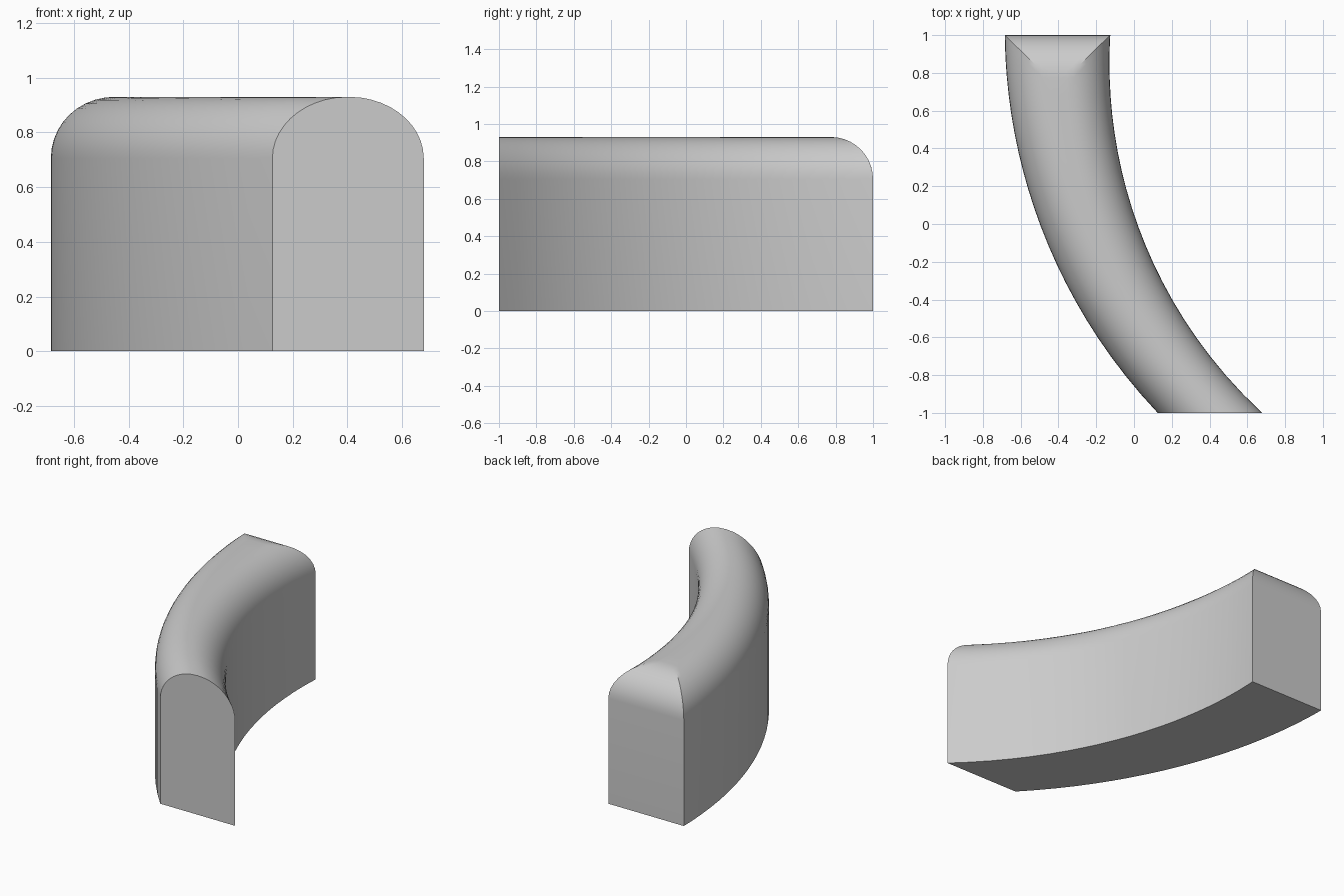
import bpy, bmesh
from math import sin, cos, pi, sqrt, hypot

cube = bpy.data.objects.get("Cube")
if cube:
    bpy.data.objects.remove(cube, do_unlink=True)

# Plan arcs: centre x, centre y, radius
OUTER = (2.266, 1.03, 2.95)
INNER = (2.39, 0.85, 2.52)
SHOULDER, ROUND = 0.705, 0.225
STEPS, ROWS = 10, 18


def arc_x(arc, y):
    cx, cy, r = arc
    return cx - sqrt(r * r - (y - cy) ** 2)


def top_height(x, y):
    """Rounded top, mitred where the back rounding meets the sides."""
    d_out = OUTER[2] - hypot(x - OUTER[0], y - OUTER[1])
    d_in = hypot(x - INNER[0], y - INNER[1]) - INNER[2]
    r = min(ROUND, (d_out + d_in) / 2)
    k = min(d_out / r, d_in / r, (1 - y) / ROUND, 1)
    return SHOULDER + ROUND * sqrt(max(0, 1 - (1 - max(k, 0)) ** 2))


bm = bmesh.new()

# Rounded top as a grid, denser where it curves
ease = [1 - cos(pi / 2 * i / STEPS) for i in range(STEPS + 1)]
back_y = [1 - ROUND * e for e in ease]
ys = back_y + [back_y[-1] + (-1 - back_y[-1]) * i / ROWS for i in range(1, ROWS + 1)]
grid = []
for y in ys:
    xl, xr = arc_x(OUTER, y), arc_x(INNER, y)
    w = xr - xl
    side = [ROUND * e for e in ease]
    xs = [xl + s for s in side] + [xl + w / 2] + [xr - s for s in reversed(side)]
    grid.append([bm.verts.new((x, y, top_height(x, y))) for x in xs])

cols = len(grid[0])
for i in range(len(grid) - 1):
    for j in range(cols - 1):
        a, b = grid[i][j], grid[i][j + 1]
        c, d = grid[i + 1][j + 1], grid[i + 1][j]
        # split along the mitre direction of each half
        tris = ((a, b, c), (a, c, d)) if j < cols // 2 else ((a, b, d), (b, c, d))
        for t in tris:
            bm.faces.new(t)

# Walls and underside
rim = (grid[0] + [row[-1] for row in grid[1:]]
       + grid[-1][-2::-1] + [row[0] for row in grid[-2:0:-1]])
base = [bm.verts.new((v.co.x, v.co.y, 0)) for v in rim]
n = len(rim)
for i in range(n):
    k = (i + 1) % n
    bm.faces.new((rim[i], rim[k], base[k], base[i]))
bm.faces.new(base)
bmesh.ops.recalc_face_normals(bm, faces=bm.faces[:])

mesh = bpy.data.meshes.new("curved_bolster")
bm.to_mesh(mesh)
bm.free()
bolster = bpy.data.objects.new("curved_bolster", mesh)
bpy.context.collection.objects.link(bolster)

# Plain grey finish
grey = bpy.data.materials.new("light_grey")
grey.use_nodes = True
colour = (0.6, 0.6, 0.6, 1)
grey.diffuse_color = colour
grey.node_tree.nodes["Principled BSDF"].inputs["Base Color"].default_value = colour
mesh.materials.append(grey)

bpy.ops.object.select_all(action="DESELECT")
bolster.select_set(True)
bpy.context.view_layer.objects.active = bolster
bpy.ops.object.shade_smooth_by_angle()
